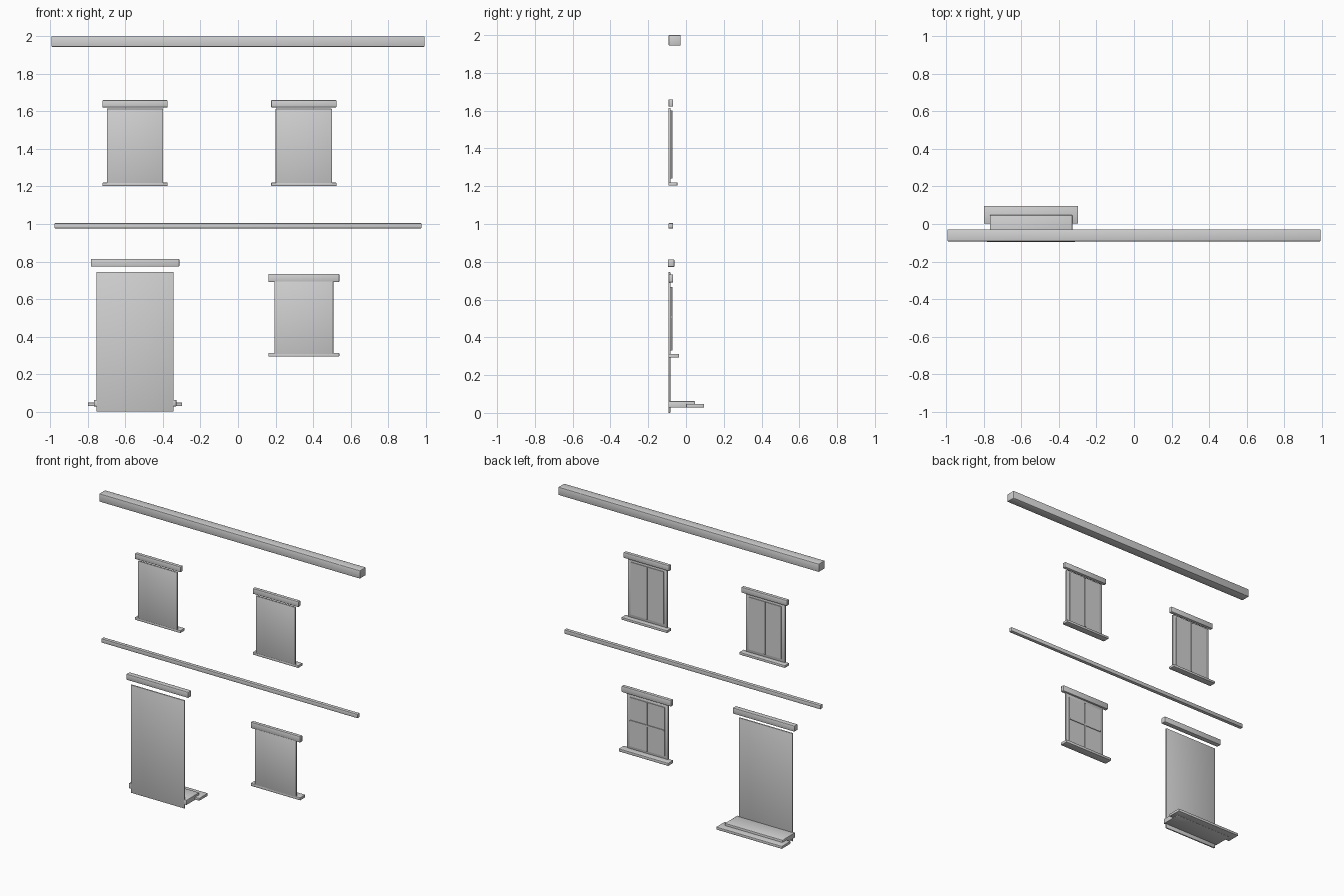
import bpy

if "Cube" in bpy.data.objects:
    bpy.data.objects.remove(bpy.data.objects["Cube"])

grey = bpy.data.materials.new("light grey")
grey.diffuse_color = (0.64, 0.64, 0.64, 1)
grey.use_nodes = True
grey.node_tree.nodes["Principled BSDF"].inputs["Base Color"].default_value = grey.diffuse_color

BACK = -0.093  # wall plane shared by all parts


def box(name, x, y, z, bevel=0.002):
    """Box from (min, max) ranges, with small rounded edges if bevel > 0."""
    verts = [(a, b, c) for a in x for b in y for c in z]
    faces = [(0, 1, 3, 2), (4, 6, 7, 5), (0, 4, 5, 1),
             (2, 3, 7, 6), (0, 2, 6, 4), (1, 5, 7, 3)]
    mesh = bpy.data.meshes.new(name)
    mesh.from_pydata(verts, [], faces)
    mesh.materials.append(grey)
    obj = bpy.data.objects.new(name, mesh)
    bpy.context.collection.objects.link(obj)
    if bevel:
        mesh.shade_smooth()
        mod = obj.modifiers.new("rounded edges", 'BEVEL')
        mod.width = bevel
        mod.segments = 2
        mod.limit_method = 'NONE'
    return obj


def span(centre, half):
    return (centre - half, centre + half)


def window(name, cx, half, trim_half, casing, sash, head, sill, sill_y, crossbar):
    # casing, raised flat sash and glazing bars
    box(name + "_casing", span(cx, half), (BACK, -0.081), casing)
    box(name + "_sash", span(cx, half - 0.025), (-0.082, -0.076), sash, 0)
    box(name + "_mullion", span(cx, 0.005), (-0.077, -0.071), sash, 0)
    if crossbar:
        box(name + "_crossbar", span(cx, half - 0.025), (-0.077, -0.071),
            span(0.507, 0.005), 0)
    # header and sill
    box(name + "_header", span(cx, trim_half), (-0.092, -0.068), head, 0.003)
    box(name + "_sill", span(cx, trim_half), (BACK, sill_y), sill)


# horizontal bands across the facade
box("cornice", (-0.995, 0.995), (-0.092, -0.028), (1.945, 2.0), 0.003)
box("floor_band", (-0.978, 0.978), (-0.093, -0.068), (0.977, 1.004))

# windows
for side, cx in (("left", -0.549), ("right", 0.351)):
    window("upper_%s_window" % side, cx, 0.15, 0.174, (1.218, 1.615),
           (1.241, 1.602), (1.622, 1.66), (1.203, 1.22), -0.046, False)
window("lower_window", 0.351, 0.157, 0.189, (0.305, 0.695), (0.33, 0.667),
       (0.691, 0.733), (0.293, 0.312), -0.037, True)

# door with lintel and two steps
box("door", span(-0.549, 0.205), (BACK, -0.083), (0.0, 0.745))
box("door_lintel", span(-0.549, 0.236), (-0.0965, -0.062), (0.773, 0.813), 0.003)
box("upper_step", span(-0.549, 0.22), (BACK, 0.047), (0.028, 0.062))
box("lower_step", span(-0.549, 0.251), (0.003, 0.0965), (0.029, 0.047))
